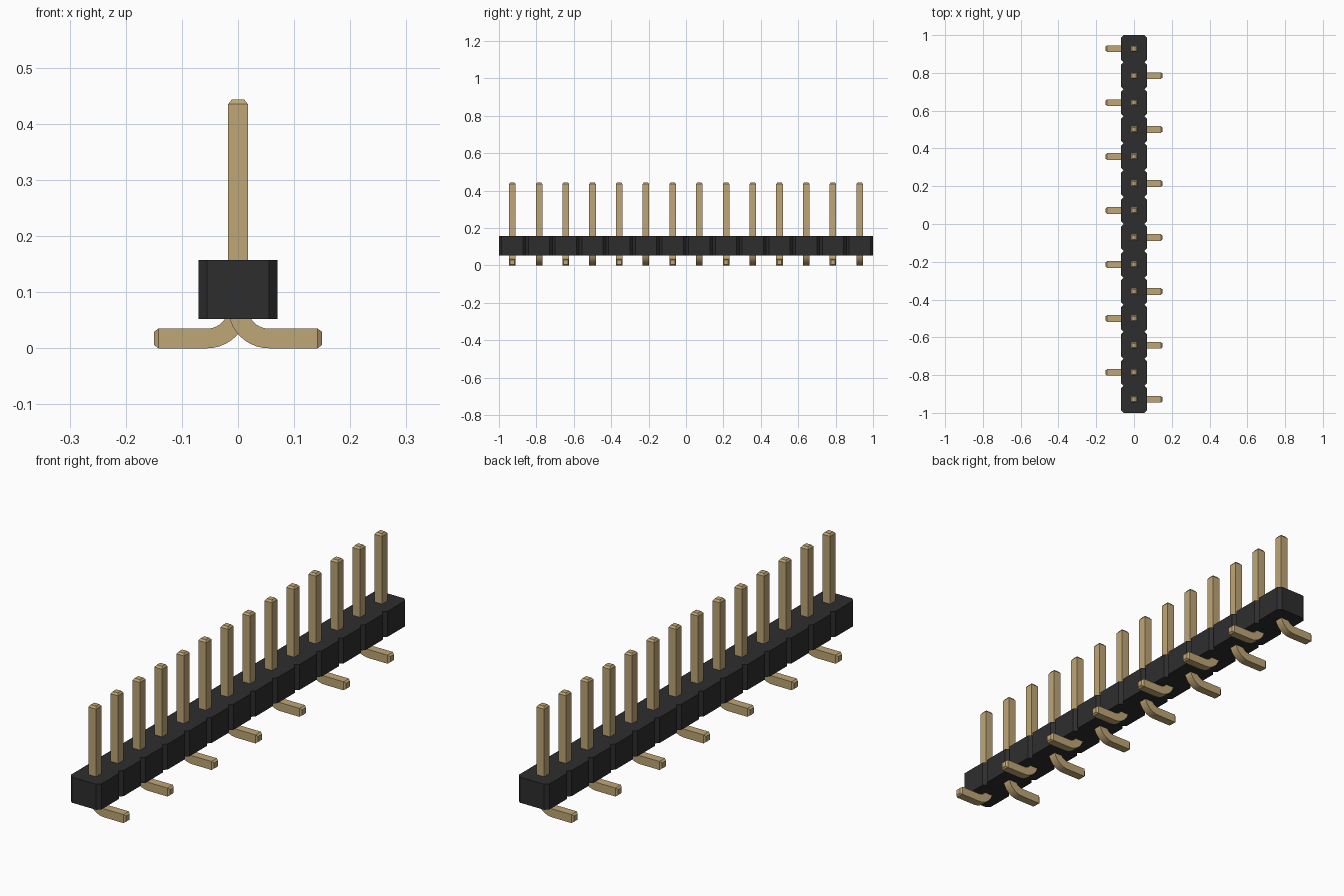
import bpy, bmesh, math

PINS = 14
PITCH = 2 / PINS
HALF_W = 0.07          # body half width
CHAMFER = 0.0145       # notch depth between segments
BODY_Z = (0.052, 0.157)
PIN = 0.0175           # pin half thickness
TIP = 0.0115           # half thickness at the tapered ends
BEND = 0.055           # centreline bend radius

if "Cube" in bpy.data.objects:
    bpy.data.objects.remove(bpy.data.objects["Cube"], do_unlink=True)


def material(name, color, metallic=0.0):
    mat = bpy.data.materials.new(name)
    mat.use_nodes = True
    mat.diffuse_color = color
    mat.node_tree.nodes["Principled BSDF"].inputs["Base Color"].default_value = color
    return mat


black = material("black plastic", (0.027, 0.027, 0.027, 1))
gold = material("dull gold", (0.52, 0.38, 0.18, 1))


def finish(name, bm, mat):
    bmesh.ops.recalc_face_normals(bm, faces=bm.faces[:])
    mesh = bpy.data.meshes.new(name)
    bm.to_mesh(mesh)
    bm.free()
    mesh.materials.append(mat)
    obj = bpy.data.objects.new(name, mesh)
    bpy.context.collection.objects.link(obj)
    return obj


# Body: notched outline, one chamfered segment per pin, extruded upwards
def build_body():
    inner = HALF_W - CHAMFER
    side = [(inner, -1)]
    for i in range(PINS):
        y = -1 + i * PITCH
        side += [(HALF_W, y + CHAMFER), (HALF_W, y + PITCH - CHAMFER), (inner, y + PITCH)]
    outline = side + [(-x, y) for x, y in reversed(side)]
    bm = bmesh.new()
    base = bm.faces.new([bm.verts.new((x, y, BODY_Z[0])) for x, y in outline])
    top = bmesh.ops.extrude_face_region(bm, geom=[base])["geom"]
    verts = [v for v in top if isinstance(v, bmesh.types.BMVert)]
    bmesh.ops.translate(bm, verts=verts, vec=(0, 0, BODY_Z[1] - BODY_Z[0]))
    return finish("pin_housing", bm, black)


# Pin: square section swept down the post, round the bend and along the foot
def build_pin(index):
    side = 1 if index % 2 == 0 else -1
    y = -1 + (index + 0.5) * PITCH
    # Stations: centre x, centre z, sweep angle, half thickness
    stations = [(0, 0.443, 0, TIP), (0, 0.435, 0, PIN)]
    steps = 10
    for i in range(steps + 1):
        a = math.pi / 2 * i / steps
        stations.append((BEND * (1 - math.cos(a)),
                         PIN + BEND * (1 - math.sin(a)), a, PIN))
    stations += [(0.142, PIN, math.pi / 2, PIN), (0.15, PIN, math.pi / 2, TIP)]
    bm = bmesh.new()
    rings = []
    for x, z, a, h in stations:
        ring = []
        for u, v in ((-h, -h), (h, -h), (h, h), (-h, h)):
            ring.append(bm.verts.new((side * (x + u * math.cos(a)), y + v,
                                      z + u * math.sin(a))))
        rings.append(ring)
    for r, s in zip(rings, rings[1:]):
        for k in range(4):
            n = (k + 1) % 4
            bm.faces.new((r[k], r[n], s[n], s[k]))
    bm.faces.new(rings[0])
    bm.faces.new(rings[-1])
    return finish(f"bent_pin_{index + 1}", bm, gold)


build_body()
pins = [build_pin(i) for i in range(PINS)]

# Smooth bends, crisp edges
bpy.ops.object.select_all(action="DESELECT")
for pin in pins:
    pin.select_set(True)
bpy.context.view_layer.objects.active = pins[0]
bpy.ops.object.shade_smooth_by_angle(angle=math.radians(25))
